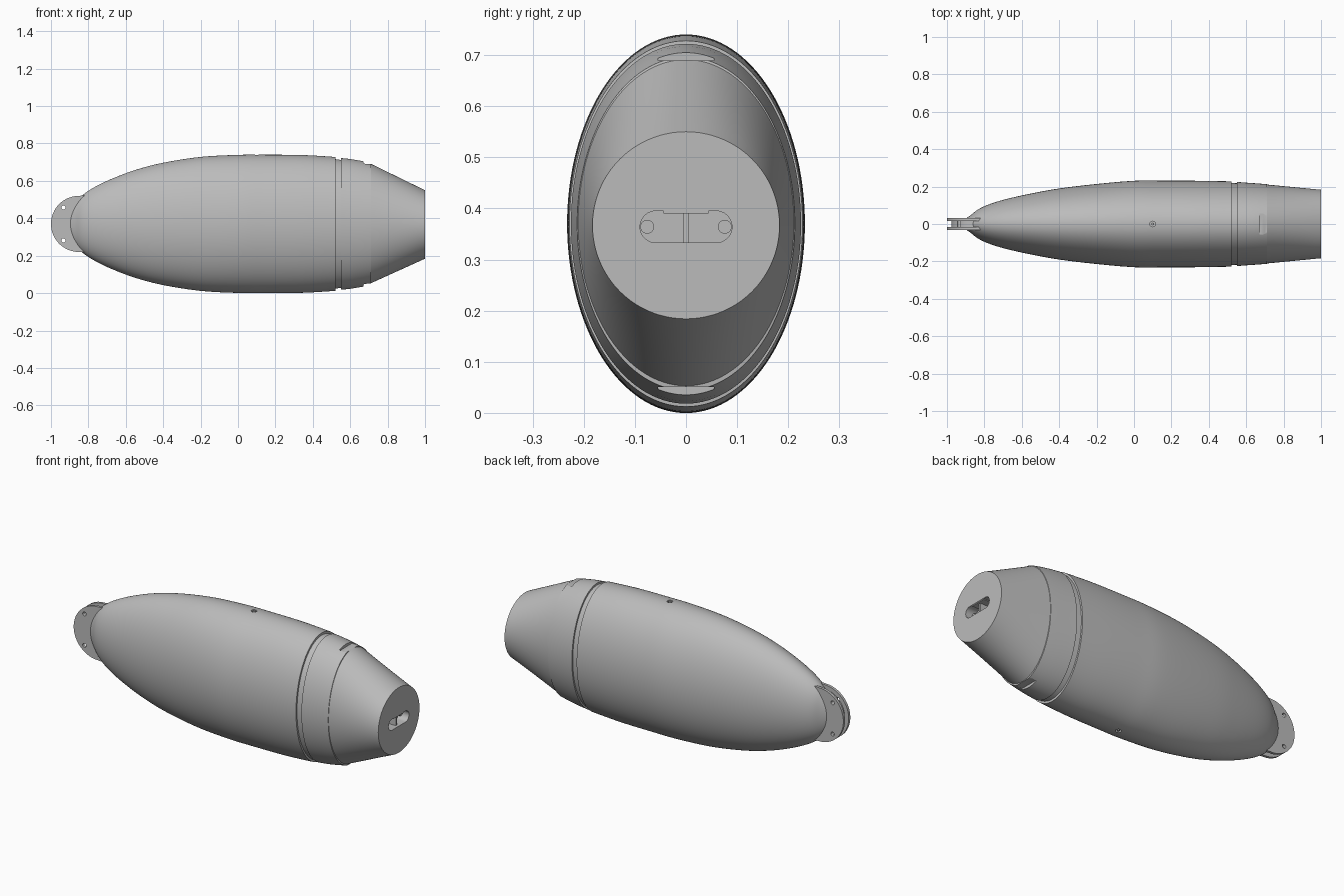
import bpy, bmesh, math
from mathutils import Vector

cube = bpy.data.objects.get("Cube")
if cube:
    bpy.data.objects.remove(cube, do_unlink=True)

MID = 0.37
grey = bpy.data.materials.new("light grey")
grey.use_nodes = True
grey.diffuse_color = (0.5, 0.5, 0.5, 1)
grey.node_tree.nodes["Principled BSDF"].inputs["Base Color"].default_value = (0.5, 0.5, 0.5, 1)


def make(name, bm, smooth=25):
    bmesh.ops.recalc_face_normals(bm, faces=bm.faces)
    mesh = bpy.data.meshes.new(name)
    bm.to_mesh(mesh)
    bm.free()
    ob = bpy.data.objects.new(name, mesh)
    mesh.materials.append(grey)
    bpy.context.collection.objects.link(ob)
    shade(ob, smooth)
    return ob


def shade(ob, angle=25):
    bpy.ops.object.select_all(action='DESELECT')
    ob.select_set(True)
    bpy.context.view_layer.objects.active = ob
    bpy.ops.object.shade_smooth_by_angle(angle=math.radians(angle))


def loft(rings):
    """Bridge equal-length point rings and cap both ends."""
    bm = bmesh.new()
    loops = [[bm.verts.new(p) for p in ring] for ring in rings]
    for a, b in zip(loops, loops[1:]):
        for i in range(len(a)):
            j = (i + 1) % len(a)
            bm.faces.new((a[i], a[j], b[j], b[i]))
    bm.faces.new(loops[0])
    bm.faces.new(loops[-1])
    return bm


def ellipse(x, hw, hh, z=MID, n=128):
    turns = [2 * math.pi * i / n for i in range(n)]
    return [Vector((x, hw * math.cos(t), z + hh * math.sin(t))) for t in turns]


def prism(outline, axis, lo, hi):
    """Extrude a 2D outline along axis 0 (x), 1 (y) or 2 (z)."""
    rings = []
    for d in (lo, hi):
        ring = []
        for a, b in outline:
            p = [a, b]
            p.insert(axis, d)
            ring.append(Vector(p))
        rings.append(ring)
    return loft(rings)


def circle(a, b, r, n=24):
    return [(a + r * math.cos(2 * math.pi * i / n), b + r * math.sin(2 * math.pi * i / n))
            for i in range(n)]


def rect(a0, a1, b0, b1):
    return [(a0, b0), (a1, b0), (a1, b1), (a0, b1)]


def cut(ob, bm):
    tool = make("cutter", bm)
    tool.hide_render = True
    mod = ob.modifiers.new("cut", 'BOOLEAN')
    mod.operation, mod.object, mod.solver = 'DIFFERENCE', tool, 'EXACT'
    bpy.context.view_layer.objects.active = ob
    bpy.ops.object.modifier_apply(modifier=mod.name)
    bpy.data.objects.remove(tool, do_unlink=True)


def spline(points, steps=6):
    """Smooth curve through the hull stations."""
    pts = [Vector(p) for p in points]
    out = []
    for i in range(len(pts) - 1):
        p0, p1, p2 = pts[max(i - 1, 0)], pts[i], pts[i + 1]
        p3 = pts[min(i + 2, len(pts) - 1)]
        for k in range(steps):
            t = k / steps
            out.append(0.5 * (2 * p1 + (p2 - p0) * t + (2 * p0 - 5 * p1 + 4 * p2 - p3) * t ** 2
                              + (3 * p1 - p0 - 3 * p2 + p3) * t ** 3))
    return out + [pts[-1]]


# Hull: x, half width, half height
stations = [(-0.9, 0.028, 0.075), (-0.87, 0.05, 0.115), (-0.83, 0.08, 0.155),
            (-0.77, 0.107, 0.195), (-0.68, 0.134, 0.239), (-0.55, 0.163, 0.288),
            (-0.4, 0.19, 0.327), (-0.2, 0.214, 0.358), (0, 0.231, 0.369),
            (0.15, 0.232, 0.37), (0.35, 0.231, 0.368), (0.52, 0.228, 0.358)]
rings = [ellipse(*s) for s in spline(stations)]
# Seam groove and rear band
for s in [(0.521, 0.22, 0.346), (0.551, 0.218, 0.342), (0.552, 0.225, 0.352),
          (0.6, 0.221, 0.347), (0.66, 0.217, 0.337), (0.71, 0.213, 0.326)]:
    rings.append(ellipse(*s))
# Tapered tail, straight from ellipse to circle
for i in range(9):
    t = i / 8
    rings.append(ellipse(0.711 + 0.289 * t, 0.211 + (0.183 - 0.211) * t,
                         0.319 + (0.183 - 0.319) * t, 0.372 - 0.005 * t))
hull = make("hull", loft(rings))

# Latch recesses and lug holes, top and bottom
for s in (1, -1):
    z0, z1 = sorted((MID + s * 0.319, MID + s * 0.4))
    cut(hull, prism(rect(0.67, 0.712, -0.055, 0.055), 2, z0, z1))
    z0, z1 = sorted((MID + s * 0.35, MID + s * 0.4))
    cut(hull, prism(circle(0.1, 0, 0.015), 2, z0, z1))
    z0, z1 = sorted((MID + s * 0.34, MID + s * 0.369))
    make("top_lug" if s > 0 else "bottom_lug", prism(circle(0.1, 0, 0.007), 2, z0, z1))

# Rounded slot in the tail face
slot = [(math.copysign(0.059, math.cos(t)) + 0.031 * math.cos(t), 0.364 + 0.031 * math.sin(t))
        for t in [2 * math.pi * (i + 0.5) / 32 for i in range(32)]]
cut(hull, prism(slot, 0, 0.94, 1.05))
shade(hull)

# Fittings inside the slot
make("slot_bar", prism(rect(-0.005, 0.005, 0.333, 0.395), 0, 0.93, 0.985))
make("slot_lip", prism(rect(-0.044, 0.044, 0.39, 0.396), 0, 0.93, 0.998))
for s in (1, -1):
    make("slot_pin", prism(circle(s * 0.076, 0.364, 0.0135), 0, 0.93, 0.96))


# Nose bracket: two cheek plates around a smaller core
def tongue(r, x0=-0.85, x1=-0.79):
    arc = [math.pi * (0.5 + i / 32) for i in range(33)]
    return ([(x1, MID + r + 0.004)]
            + [(x0 + r * math.cos(t), MID + r * math.sin(t)) for t in arc]
            + [(x1, MID - r - 0.004)])


for name, y0, y1, r in (("left_cheek", 0.016, 0.031, 0.15), ("right_cheek", -0.031, -0.016, 0.15),
                        ("bracket_core", -0.0162, 0.0162, 0.126)):
    plate = make(name, prism(tongue(r), 1, y0, y1))
    for s in (1, -1):
        cut(plate, prism(circle(-0.933, MID + s * 0.088, 0.011), 1, -0.1, 0.1))
    shade(plate)
